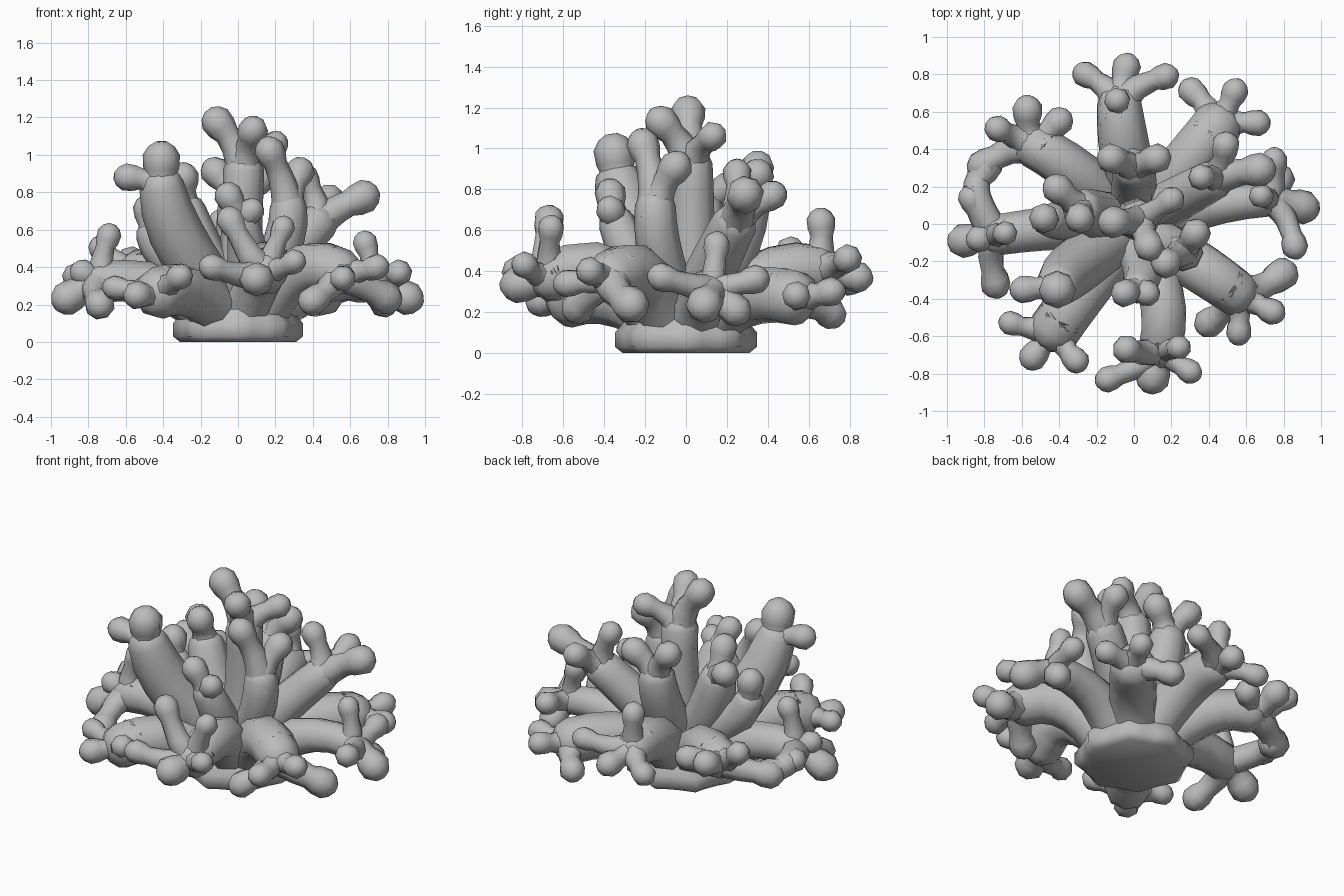
import bpy, bmesh, math
from mathutils import Vector

SIDES = 8
mat = bpy.data.materials.new("coral grey")
mat.diffuse_color = (0.5, 0.5, 0.5, 1)


def tube(bm, pts):
    """Skin a list of (centre, radius) with rings, closed at both ends."""
    n = len(pts)
    tan = [(pts[min(i + 1, n - 1)][0] - pts[max(i - 1, 0)][0]).normalized() for i in range(n)]
    u = tan[0].orthogonal().normalized()
    rings = []
    for i, (c, r) in enumerate(pts):
        if i:
            u = tan[i - 1].rotation_difference(tan[i]) @ u
        v = tan[i].cross(u)
        rings.append([bm.verts.new(c + r * (math.cos(a) * u + math.sin(a) * v))
                      for a in (2 * math.pi * k / SIDES for k in range(SIDES))])
    for a, b in zip(rings, rings[1:]):
        for k in range(SIDES):
            j = (k + 1) % SIDES
            bm.faces.new((a[k], a[j], b[j], b[k]))
    bm.faces.new(rings[0][::-1])
    bm.faces.new(rings[-1])


def bezier(a, b, c, t):
    return a * (1 - t) ** 2 + b * 2 * t * (1 - t) + c * t * t


def finish(bm, name):
    bmesh.ops.recalc_face_normals(bm, faces=bm.faces)
    me = bpy.data.meshes.new(name)
    bm.to_mesh(me)
    bm.free()
    me.materials.append(mat)
    ob = bpy.data.objects.new(name, me)
    bpy.context.collection.objects.link(ob)
    bpy.ops.object.select_all(action='DESELECT')
    ob.select_set(True)
    bpy.context.view_layer.objects.active = ob
    bpy.ops.object.shade_smooth_by_angle(angle=math.radians(50))


def branch(name, stem, tips):
    """A thick three-point stem that splits into twigs with bulb ends."""
    bm = bmesh.new()
    p = [Vector(s[:3]) for s in stem]
    r = [s[3] for s in stem]
    ctrl = 2 * p[1] - (p[0] + p[2]) / 2          # curve passes the middle point
    rc = 2 * r[1] - (r[0] + r[2]) / 2
    pts = [(bezier(p[0], ctrl, p[2], i / 5), bezier(r[0], rc, r[2], i / 5)) for i in range(6)]
    d = (p[2] - ctrl).normalized()
    pts += [(p[2] + d * r[2] * 0.4, r[2] * 0.85), (p[2] + d * r[2] * 0.7, r[2] * 0.45)]
    tube(bm, pts)
    for x, y, z, b in tips:
        end = Vector((x, y, z))
        start = p[2] - d * r[2] * 0.6
        bend = start + d * (end - start).length * 0.4
        out = (end - bend).normalized()
        neck = end - out * b * 1.0
        twig = [(bezier(start, bend, neck, t), r[2] * 0.95 * (1 - t) ** 1.2 + b * 0.78 * (1 - (1 - t) ** 1.2))
                for t in (0, 0.25, 0.5, 0.75, 1)]
        # bulb
        twig += [(end + out * b * h, b * w) for h, w in ((-0.45, 0.96), (0.25, 1.0), (0.72, 0.7), (0.97, 0.3))]
        tube(bm, twig)
    finish(bm, name)


# Foot: a lumpy flat-bottomed disc, under the swollen branch roots
bm = bmesh.new()
rings = []
for z, rad, lump in ((0, 0.29, .07), (0.03, 0.325, .07), (0.1, 0.325, .07), (0.2, 0.25, .04), (0.34, 0.1, 0)):
    rings.append([])
    for k in range(24):
        a = 2 * math.pi * k / 24
        q = rad * (1 + lump * math.cos(8 * a))
        rings[-1].append(bm.verts.new((q * math.cos(a), q * math.sin(a), z)))
for a, b in zip(rings, rings[1:]):
    for k in range(24):
        j = (k + 1) % 24
        bm.faces.new((a[k], a[j], b[j], b[k]))
bm.faces.new(rings[0][::-1])
bm.faces.new(rings[-1])
finish(bm, "foot")

# Lower spreading branches
branch("back_branch", [(0, .15, .17, .14), (-.05, .4, .37, .14), (-.08, .65, .41, .12)],
       [(-.26, .80, .35, .07), (-.04, .84, .37, .075), (.17, .79, .46, .07), (-.09, .66, .64, .07)])
branch("back_right_branch", [(.1, .12, .15, .14), (.26, .3, .27, .14), (.45, .53, .27, .14)],
       [(.31, .71, .19, .075), (.54, .71, .3, .07), (.66, .54, .28, .07)])
branch("right_branch", [(.15, .03, .15, .14), (.42, .1, .3, .11), (.72, .13, .31, .09)],
       [(.905, .09, .235, .09), (.86, -.12, .37, .07), (.78, .24, .21, .08),
        (.75, .34, .36, .07), (.68, .15, .53, .065)])
branch("front_right_branch", [(.13, -.1, .17, .14), (.33, -.22, .38, .14), (.55, -.37, .37, .13)],
       [(.79, -.27, .235, .09), (.74, -.47, .40, .07), (.56, -.58, .34, .07), (.40, -.53, .22, .08)])
branch("front_branch", [(.04, -.14, .17, .14), (.15, -.4, .41, .125), (.14, -.67, .36, .12)],
       [(-.14, -.83, .40, .07), (.10, -.82, .335, .09), (.30, -.79, .43, .065),
        (-.04, -.67, .65, .075), (.24, -.66, .61, .065)])
branch("front_left_branch", [(-.09, -.12, .15, .14), (-.27, -.35, .27, .14), (-.43, -.57, .26, .14)],
       [(-.66, -.53, .29, .065), (-.54, -.71, .25, .075), (-.31, -.73, .35, .07)])
branch("left_branch", [(-.15, 0, .15, .14), (-.43, -.02, .3, .12), (-.74, -.06, .32, .11)],
       [(-.91, -.09, .235, .09), (-.87, .14, .35, .07), (-.69, -.05, .57, .065),
        (-.74, -.32, .2, .08), (-.83, -.08, .37, .07)])
branch("back_left_branch", [(-.12, .1, .17, .14), (-.33, .29, .35, .13), (-.54, .42, .37, .12)],
       [(-.73, .51, .5, .07), (-.57, .61, .43, .08), (-.4, .55, .4, .075), (-.81, .31, .31, .085)])
# Link closing the loop between the two left branches
branch("left_link", [(-.76, -.02, .32, .08), (-.83, .12, .34, .075), (-.84, .22, .33, .07)],
       [(-.79, .31, .31, .085)])

# Upper rising branches
branch("upper_left_front", [(-.06, -.05, .2, .13), (-.3, -.22, .52, .15), (-.41, -.33, .84, .12)],
       [(-.41, -.35, .975, .1), (-.59, -.35, .88, .075)])
branch("upper_back", [(0, .08, .25, .12), (0, .23, .5, .12), (0, .3, .72, .11)],
       [(-.12, .35, .91, .08), (.12, .35, .87, .08)])
branch("upper_centre", [(0, .02, .2, .12), (.02, .03, .6, .11), (.03, .02, .92, .11)],
       [(-.11, .01, 1.175, .085), (.08, -.12, 1.13, .08), (.2, .13, 1.06, .07)])
branch("upper_right_front", [(.08, -.05, .25, .11), (.23, -.13, .5, .11), (.27, -.15, .72, .1)],
       [(.17, -.21, 1.02, .08), (.33, -.05, .91, .08)])
branch("upper_front", [(0, -.1, .22, .12), (.05, -.24, .42, .11), (.02, -.34, .64, .09)],
       [(-.05, -.37, .78, .075), (.07, -.37, .7, .07)])
branch("upper_right", [(.08, .05, .25, .13), (.28, .16, .48, .12), (.43, .24, .64, .11)],
       [(.67, .29, .775, .09), (.49, .42, .77, .075), (.36, .25, .88, .07)])
branch("upper_left", [(-.06, .03, .25, .12), (-.2, .05, .48, .13), (-.28, .08, .7, .11)],
       [(-.29, .03, .88, .08), (-.41, .19, .8, .08)])
branch("upper_left_side", [(-.15, .02, .3, .12), (-.36, .02, .44, .11), (-.46, .02, .58, .09)],
       [(-.48, .03, .71, .08)])
